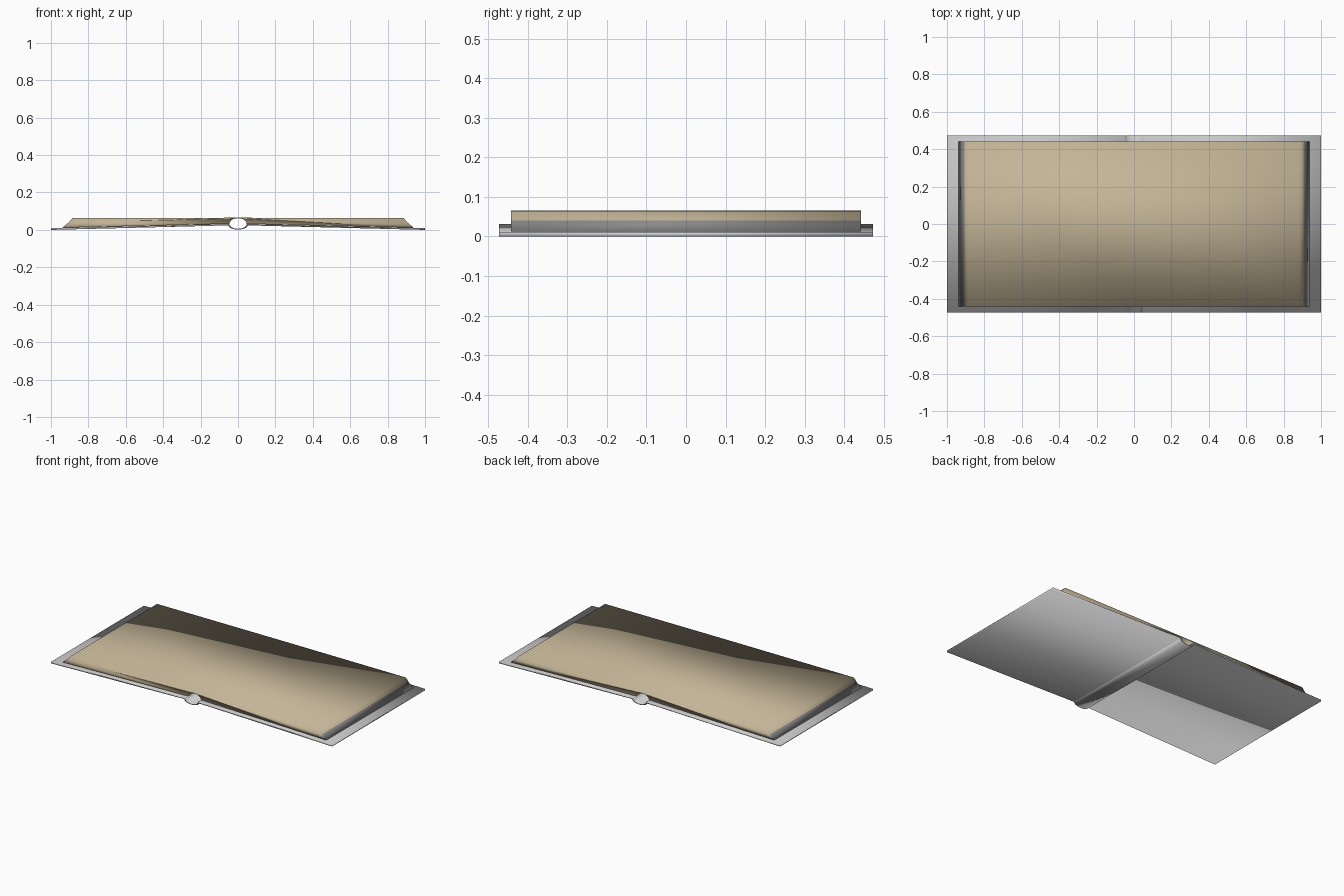
import bpy, math

if "Cube" in bpy.data.objects:
    bpy.data.objects.remove(bpy.data.objects["Cube"])


def material(name, color):
    m = bpy.data.materials.new(name)
    m.diffuse_color = color
    m.use_nodes = True
    m.node_tree.nodes["Principled BSDF"].inputs["Base Color"].default_value = m.diffuse_color
    return m


def mirrored(half):
    """Profile running from -x to +x, given its right half from x=0 outwards."""
    left = [(-x, z) for x, z in reversed(half) if x > 0]
    return left + half


def extrude_strip(name, upper, lower, half_depth, mat=None):
    """Solid between an upper and a lower xz profile, extruded along y, fully smooth."""
    outline = mirrored(lower) + list(reversed(mirrored(upper)))
    n = len(outline)
    verts = [(x, y, z) for y in (-half_depth, half_depth) for x, z in outline]
    faces = [tuple(range(n)), tuple(reversed(range(n, 2 * n)))]
    faces += [(i, i + n, (i + 1) % n + n, (i + 1) % n) for i in range(n)]
    mesh = bpy.data.meshes.new(name)
    mesh.from_pydata(verts, [], faces)
    mesh.update()
    obj = bpy.data.objects.new(name, mesh)
    bpy.context.collection.objects.link(obj)
    if mat:
        mesh.materials.append(mat)
    mesh.shade_smooth()
    return obj


def arc(rx, rz, cz, sign, steps=8):
    """Quarter ellipse from x=0 out to x=rx."""
    return [(rx * math.sin(a), cz + sign * rz * math.cos(a))
            for a in (i * math.pi / 2 / steps for i in range(steps + 1))]


# Open cover: sloping boards with a rounded spine dipping down in the middle
cover_top = arc(0.046, 0.026, 0.032, -1) + [(1.0, 0.010)]
cover_bottom = arc(0.052, 0.022, 0.024, -1) + [(1.0, 0.0)]
extrude_strip("cover", cover_top, cover_bottom, 0.472)

# Page block: flat top, flared fore-edges, hollow over the spine
paper = material("paper", (0.55, 0.46, 0.31, 1))
page_top = [(0.0, 0.065), (0.885, 0.064), (0.905, 0.040), (0.938, 0.0125)]
page_bottom = arc(0.046, 0.030, 0.0325, 1) + [(0.935, 0.0122)]
pages = extrude_strip("pages", page_top, page_bottom, 0.442, paper)

# Shadowed grey foot along both fore-edges
pages.data.materials.append(material("page_foot", (0.25, 0.25, 0.25, 1)))
for face in pages.data.polygons:
    if abs(face.center.x) > 0.91:
        face.material_index = 1
